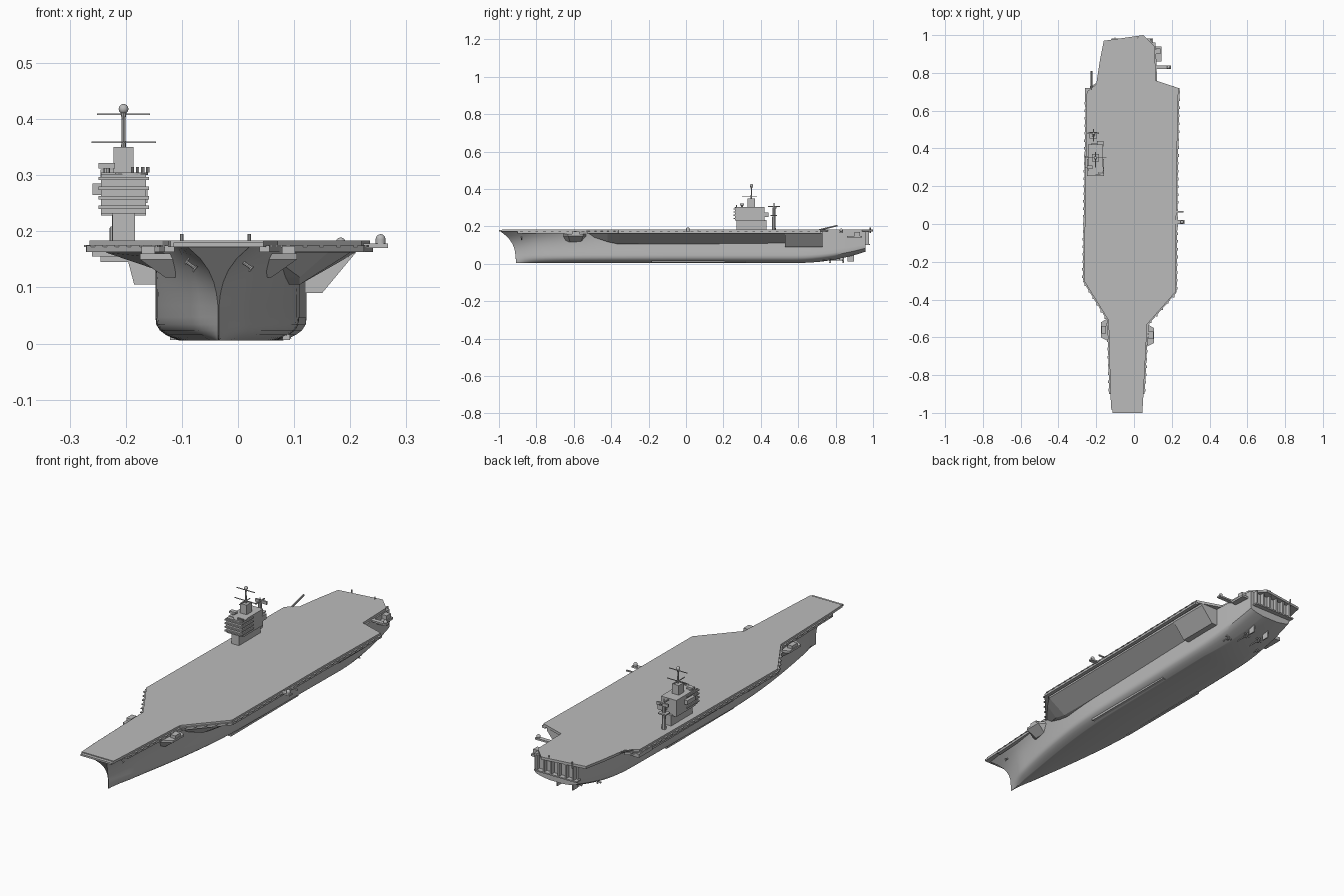
import bpy, bmesh, math
from mathutils import Vector

if "Cube" in bpy.data.objects:
    bpy.data.objects.remove(bpy.data.objects["Cube"])

def material(name, value):
    m = bpy.data.materials.new(name)
    m.use_nodes = True
    colour = (value, value, value, 1)
    m.diffuse_color = colour
    m.node_tree.nodes["Principled BSDF"].inputs["Base Color"].default_value = colour
    return m

GREY = material("navy grey", .5)

def finish(name, bm, smooth=False):
    bmesh.ops.recalc_face_normals(bm, faces=bm.faces)
    mesh = bpy.data.meshes.new(name)
    bm.to_mesh(mesh)
    bm.free()
    part = bpy.data.objects.new(name, mesh)
    bpy.context.collection.objects.link(part)
    mesh.materials.append(GREY)
    if smooth:
        bpy.ops.object.select_all(action='DESELECT')
        part.select_set(True)
        bpy.context.view_layer.objects.active = part
        bpy.ops.object.shade_smooth_by_angle(angle=math.radians(35))

def loft(name, sections, smooth=False):
    """Skin a list of closed sections and cap both ends."""
    bm = bmesh.new()
    rings = [[bm.verts.new(point) for point in section] for section in sections]
    for near, far in zip(rings, rings[1:]):
        for i in range(len(near)):
            bm.faces.new((near[i - 1], near[i], far[i], far[i - 1]))
    bm.faces.new(rings[0])
    bm.faces.new(rings[-1])
    finish(name, bm, smooth)

def prism(name, outline, bottom, top):
    loft(name, [[(x, y, z) for x, y in outline] for z in (bottom, top)])

def box(name, x, y, z, width, length, height):
    """Box centred on x and y, standing on z."""
    w, l = width / 2, length / 2
    prism(name, [(x - w, y - l), (x + w, y - l), (x + w, y + l), (x - w, y + l)], z, z + height)

def rod(name, start, end, radius, end_radius=None, sides=8):
    start, end = Vector(start), Vector(end)
    bm = bmesh.new()
    bmesh.ops.create_cone(bm, cap_ends=True, segments=sides, radius1=radius,
                          radius2=end_radius or radius, depth=(end - start).length)
    turn = (end - start).to_track_quat('Z', 'Y').to_matrix().to_4x4()
    bmesh.ops.transform(bm, matrix=turn, verts=bm.verts)
    bmesh.ops.translate(bm, vec=(start + end) / 2, verts=bm.verts)
    finish(name, bm, True)

def post(name, x, y, bottom, top, radius, end_radius=None, sides=8):
    rod(name, (x, y, bottom), (x, y, top), radius, end_radius, sides)

def dome(name, x, y, z):
    bm = bmesh.new()
    bmesh.ops.create_uvsphere(bm, u_segments=14, v_segments=8, radius=.009)
    bmesh.ops.translate(bm, vec=(x, y, z), verts=bm.verts)
    finish(name, bm, True)

def clamp(value):
    return max(0, min(1, value))

# Hull: section rules for bow entry, bilge, flare, stem rake and stern run
BOW, STERN, BEAM = -.99, .96, .128
DECK_TOP, DECK_BASE = .184, .172

def hull_section(y):
    entry = math.sin(math.pi / 2 * clamp((y - BOW) / .9))
    run = clamp((y - .6) / (STERN - .6))
    keel = .005 + .06 * run ** 2
    floor = .66 * math.sqrt(entry) * (1 - run / 2)
    side = []
    for i in range(13):
        t = (i / 12) ** 2 if i < 6 else (i - 3) / 9 - (12 - i) / 72
        bilge = floor + (1 - floor) * (1 - (1 - clamp(4 * t)) ** 3)
        half = BEAM * entry * (1 - .12 * run ** 2) * bilge + .055 * (1 - entry) * t ** 4
        rake = .08 * (1 - t ** 3) * clamp(1 - (y - BOW) / .2)
        side.append((max(half, .001), y + rake, keel + (DECK_BASE - keel) * t))
    middle = .018 * y - .017
    return ([(middle + x, q, z) for x, q, z in side] +
            [(middle - x, q, z) for x, q, z in reversed(side)])

STEPS = 48
loft("hull", [hull_section(BOW + (STERN - BOW) * i / STEPS) for i in range(STEPS + 1)], True)

# Flight deck
LEFT_EDGE = [(.045, -.985), (.05, -.9), (.07, -.53), (.22, -.36), (.226, .3), (.235, .72),
             (.115, .76), (.11, .94), (.05, 1)]
RIGHT_EDGE = [(-.02, .99), (-.16, .97), (-.18, .87), (-.2, .74), (-.25, .7), (-.265, -.3),
              (-.135, -.51), (-.125, -.9), (-.12, -.985)]
prism("flight_deck", LEFT_EDGE + RIGHT_EDGE, DECK_BASE, DECK_TOP)
box("bow_ramp_lip", -.035, -.99, DECK_BASE, .16, .02, .008)

# Catwalks with safety nets along the deck edges
def catwalk(start, end):
    start, end = Vector(start), Vector(end)
    along = (end - start).normalized()
    out = Vector((along.y, -along.x)) * .006
    prism("catwalk", [start - out * 2, start + out, end + out, end - out * 2], .163, .175)
    count = int((end - start).length / .04)
    for i in range(count):
        p = start.lerp(end, (i + .5) / count) + out
        box("safety_net", p.x, p.y, DECK_BASE, .008, .014, .004)

for edge in (LEFT_EDGE[1:6], RIGHT_EDGE[3:8]):
    for start, end in zip(edge, edge[1:]):
        catwalk(start, end)

# Overhangs: sloping wedges between the hull side and the deck edge
def overhang(name, inner, rows):
    """Each row gives y, the foot of the slope in x and z, and the outer edge."""
    loft(name, [[(inner, y, low), (foot, y, low), (outer, y, .162),
                 (outer, y, DECK_BASE), (inner, y, DECK_BASE)] for y, foot, low, outer in rows])

overhang("left_overhang", .05, [(-.53, .06, .155, .072), (-.42, .11, .118, .16),
                                (-.36, .11, .105, .2), (.73, .11, .105, .21)])
overhang("left_elevator_housing", .05, [(y, .15, .09, .21) for y in (.53, .73)])
overhang("right_overhang", -.1, [(-.51, -.12, .15, -.13), (-.3, -.135, .128, -.235),
                                 (.66, -.135, .125, -.225), (.74, -.13, .15, -.18)])
overhang("island_support_foot", -.1, [(y, -.185, .105, -.2) for y in (.12, .6)])
box("island_support_ledge", -.2, .36, .145, .09, .48, .025)
for y in (-.13, .07, .67):
    box("right_elevator", -.23, y, .155, .06, .1, .017)

# Bow gun platforms
for side, inner, outer, y in (("right", -.1, -.175, -.56), ("left", .03, .105, -.59)):
    sections = []
    for z, reach, half in ((.118, .4, .03), (.15, 1, .04), (.16, 1, .04)):
        x = inner + (outer - inner) * reach
        sections.append([(inner, y - 2 * half, z), (x, y - half, z),
                         (x, y + half, z), (inner, y + 2 * half, z)])
    loft(side + "_gun_platform", sections)
    box(side + "_gun_mount", inner * .2 + outer * .8, y, .16, .024, .04, .014)

# Island tower
ISLAND_X, ISLAND_Y, ROOF = -.204, .35, .305
box("island_base", ISLAND_X, ISLAND_Y, DECK_TOP, .04, .16, .05)
box("island_upper", ISLAND_X, ISLAND_Y, .228, .08, .14, ROOF - .228)
box("bridge_front", ISLAND_X, .295, .232, .08, .065, .07)
for i in range(4):
    box("bridge_gallery", ISLAND_X, .3, .24 + i * .017, .09, .09, .006)
    post("bridge_light", ISLAND_X + .016 + i * .009, .27, ROOF, ROOF + .01, .003)
box("bridge_wing", ISLAND_X - .04, .33, .265, .03, .06, .02)
box("mast_base", ISLAND_X, ISLAND_Y, ROOF, .035, .04, .045)
box("radar_panel", ISLAND_X - .03, .3, .312, .03, .02, .01)
post("radar_stand", ISLAND_X - .03, .3, ROOF, .315, .006)
post("round_platform", ISLAND_X + .014, .29, .3, ROOF, .03, sides=16)
box("island_rear_balcony", ISLAND_X + .025, .425, .25, .035, .03, .025)

# Main mast with yards
post("main_mast", ISLAND_X, ISLAND_Y, ROOF, .412, .005, .003)
post("mast_top_cone", ISLAND_X, ISLAND_Y, .4, .417, .003, .007)
dome("mast_dome", ISLAND_X, ISLAND_Y, .418)
for z, width in ((.357, .115), (.407, .094)):
    box("mast_yard", ISLAND_X, ISLAND_Y, z, width, .003, .003)
box("fore_yard", ISLAND_X, ISLAND_Y - .01, .357, .003, .08, .003)

# Rear radar mast
REAR_X, REAR_Y = -.215, .47
post("rear_mast", REAR_X, REAR_Y, DECK_TOP, .3, .01, .008)
post("rear_mast_spike", REAR_X, REAR_Y, .3, .325, .002)
box("rear_mast_table", REAR_X, REAR_Y, .255, .04, .035, .006)
box("radar_dish", REAR_X, REAR_Y + .01, .296, .06, .008, .014)
box("radar_boom", REAR_X, REAR_Y, ROOF, .006, .065, .005)

# Left edge dome and aerial
box("left_dome_platform", .24, .01, .17, .055, .02, .008)
post("left_dome_stand", .254, .01, .175, .186, .009, sides=14)
dome("left_dome", .254, .01, .186)
box("left_aerial", .24, .065, DECK_BASE, .045, .006, .006)

# Stern platforms, gallery and crane
box("stern_side_platform", .118, .9, .14, .055, .08, .01)
box("stern_mount", .128, .915, .15, .025, .03, .02)
box("stern_dome_platform", .145, .83, .166, .1, .02, .008)
dome("stern_dome", .183, .83, .18)
rod("crane_boom", (-.225, .7, .178), (-.225, .81, .205), .004)
box("stern_gallery", -.01, .965, .1, .22, .035, .006)
for i in range(6):
    box("stern_post", i * .038 - .1, .967, .1, .008, .025, DECK_BASE - .1)
for x in (-.1, .02):
    post("stern_light_pole", x, .985, .165, .195, .003)

# Bow anchors, bilge keels, rudders, shafts and propellers
for side in (-1, 1):
    x, y, z = side * .05 - .034, -.88, .14
    rod("anchor_shank", (x - .007, y, z + .005), (x + .007, y, z - .005), .003)
    for end in (-.007, .007):
        rod("anchor_fluke", (x + end - .004, y, z - end - .005), (x + end + .004, y, z - end + .005), .002)
    box("bilge_keel", side * .1 - .014, .065, .006, .014, .5, .01)
    box("rudder", side * .04, .88, .012, .006, .035, .06)
    for x, y in ((side * .035, .84), (side * .085, .77)):
        hub = Vector((x, y, .021))
        rod("propeller_shaft", hub - Vector((0, .13, 0)), hub, .003)
        post("shaft_strut", x, y - .02, hub.z, .06, .003)
        for k in range(4):
            angle = (k + .25) * math.pi / 2
            tip = hub + Vector((math.cos(angle), 0, math.sin(angle))) * .015
            rod("propeller_blade", hub, tip, .002, .005, 5)
